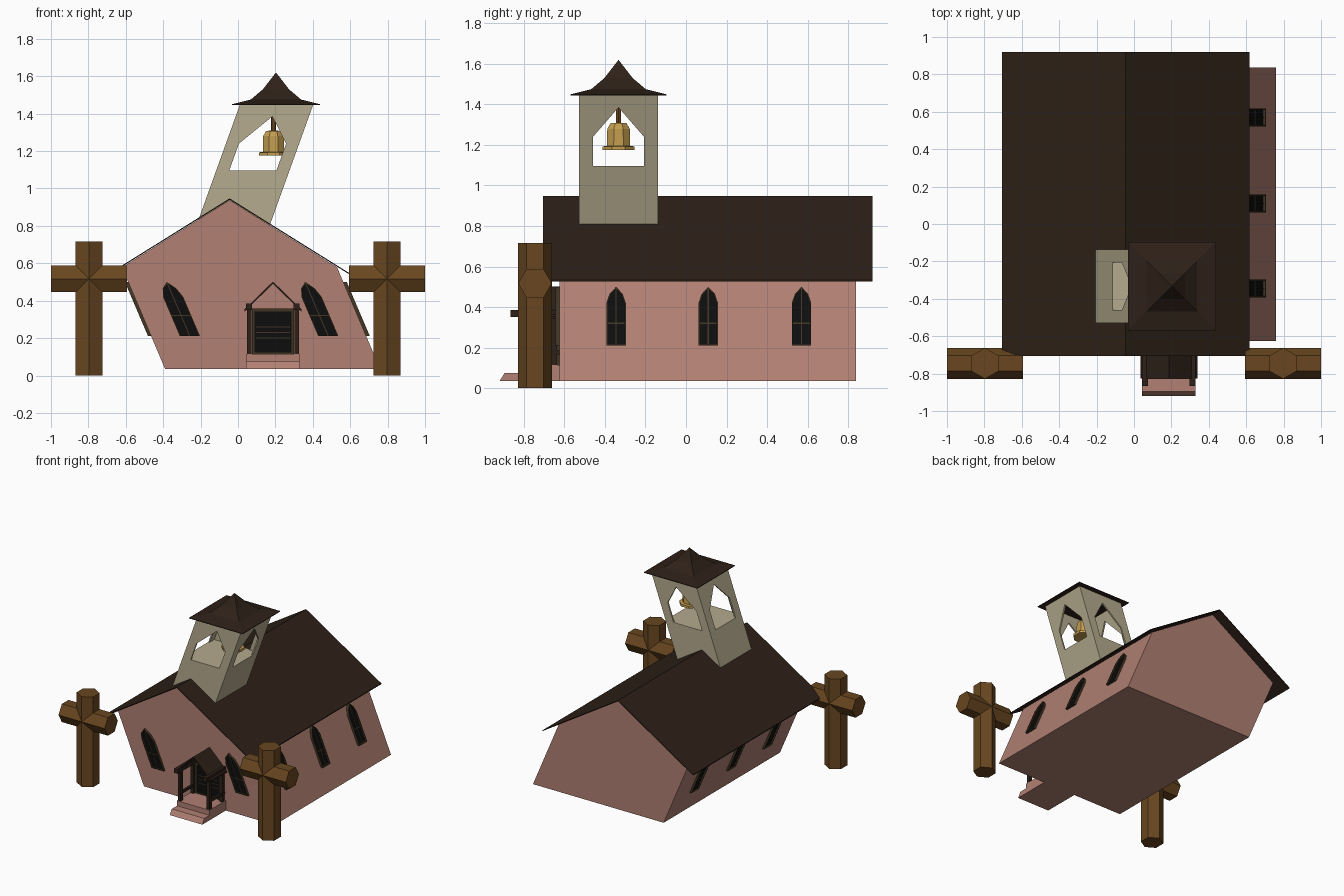
import bpy, bmesh
from math import cos, sin, pi, sqrt

if "Cube" in bpy.data.objects:
    bpy.data.objects.remove(bpy.data.objects["Cube"])


def material(name, r, g, b):
    m = bpy.data.materials.new(name)
    m.diffuse_color = (r, g, b, 1)
    m.use_nodes = True
    m.node_tree.nodes["Principled BSDF"].inputs["Base Color"].default_value = m.diffuse_color
    return m


PINK = material("pink_plaster", .44, .215, .17)
ROOF = material("dark_shingle", .027, .015, .009)
TAN = material("tan_stone", .46, .405, .27)
GOLD = material("brass", .55, .34, .08)
WOOD = material("brown_wood", .14, .062, .014)
TRIM = material("dark_trim", .05, .035, .017)
BLACK = material("black_glass", .004, .004, .004)


def build(name, verts, faces, mat):
    me = bpy.data.meshes.new(name)
    me.from_pydata(verts, [], faces)
    bm = bmesh.new()
    bm.from_mesh(me)
    bmesh.ops.remove_doubles(bm, verts=bm.verts, dist=1e-5)
    bmesh.ops.recalc_face_normals(bm, faces=bm.faces)
    bm.to_mesh(me)
    bm.free()
    me.materials.append(mat)
    ob = bpy.data.objects.new(name, me)
    bpy.context.collection.objects.link(ob)
    return ob


def straight(u, z, d):
    return (u, d, z)


def slab(name, pts, d0, d1, mat, place=straight):
    """Flat outline given thickness d0..d1 and laid on a surface."""
    n = len(pts)
    v = [place(u, z, d) for d in (d0, d1) for u, z in pts]
    f = [tuple(range(n)), tuple(range(n, 2 * n))]
    f += [(i, (i + 1) % n, n + (i + 1) % n, n + i) for i in range(n)]
    return build(name, v, f, mat)


def ring(name, outer, inner, d0, d1, mat, place=straight):
    """Thick band between two outlines with equal point counts."""
    n = len(outer)
    loops = [(outer, d0), (outer, d1), (inner, d1), (inner, d0)]
    v = [place(u, z, d) for pts, d in loops for u, z in pts]
    f = [(a * n + i, a * n + (i + 1) % n, b * n + (i + 1) % n, b * n + i)
         for a, b in ((0, 1), (1, 2), (2, 3), (3, 0)) for i in range(n)]
    return build(name, v, f, mat)


def lathe(name, prof, n, at, rot, mat, along_x=False):
    """Faceted turned shape from (radius, height) pairs."""
    v, f = [], []
    for r, h in prof:
        for k in range(n):
            a = rot + 2 * pi * k / n
            p = (h, r * sin(a), r * cos(a)) if along_x else (r * cos(a), r * sin(a), h)
            v.append([p[i] + at[i] for i in range(3)])
    for j in range(len(prof) - 1):
        f += [(j * n + k, j * n + (k + 1) % n, (j + 1) * n + (k + 1) % n, (j + 1) * n + k)
              for k in range(n)]
    for j in (0, len(prof) - 1):
        if prof[j][0] > 0:
            f.append(tuple(range(j * n, j * n + n)))
    return build(name, v, f, mat)


def rect(x0, x1, z0, z1):
    return [(x0, z0), (x1, z0), (x1, z1), (x0, z1)]


def gable(x, half, z0, z1, t):
    """Thin upside-down V profile."""
    return [(x - half, z0), (x, z1), (x + half, z0),
            (x + half, z0 - t), (x, z1 - t), (x - half, z0 - t)]


# Leaning church body and roof
LEAN = 0.427
FRONT, BACK = -0.625, 0.838
slab("church_body", [(-.39, .035), (.76, .035), (.53, .578), (-.045, .938), (-.62, .578)],
     FRONT, BACK, PINK)
slab("main_roof", gable(-.045, .662, .534, .947, .007), -.705, .92, ROOF)


# Pointed windows on the front and both side walls
def window(name, w, place):
    def arch(k):
        return [(-w + k, .21 + k), (w - k, .21 + k), (w - k, .42), (.68 * w - k, .465), (0, .50 - 1.5 * k),
                (-.68 * w + k, .465), (-w + k, .42)]
    slab(name + "_pane", arch(.004), -.003, .006, BLACK, place)
    ring(name + "_frame", arch(0), arch(.007), -.003, .018, TRIM, place)
    slab(name + "_upright", rect(-.003, .003, .215, .49), 0, .010, TRIM, place)
    slab(name + "_crossbar", rect(-w, w, .317, .323), 0, .010, TRIM, place)


for s, side in ((-1, "left"), (1, "right")):
    def front_wall(u, z, d, s=s):
        return (.113 + .37 * s + u - LEAN * (z - .21), FRONT - d, z)
    window("front_window_" + side, .054, front_wall)
    for i, y in enumerate((-.345, .11, .57)):
        def side_wall(u, z, d, s=s, y=y):
            return (-.045 + .575 * s + LEAN * (.578 - z) + s * d, y + u, z)
        window(f"{side}_window_{i + 1}", .048, side_wall)

# Porch: steps, posts, rails, little roof and door
PX = .187
slab("porch_floor", rect(PX - .143, PX + .143, .035, .115), -.83, FRONT, PINK)
v = [(-.92, .035), (-.895, .075), (-.83, .075), (-.83, .035)]
slab("porch_step", v, PX - .143, PX + .143, PINK, lambda u, z, d: (d, u, z))
slab("porch_roof", gable(PX, .153, .353, .502, .012), -.825, FRONT, ROOF)
for s, side in ((-1, "left"), (1, "right")):
    x = PX + s * .127
    for y, part in ((-.81, "front"), (-.65, "rear")):
        slab(f"porch_{part}_post_{side}", rect(x - .013, x + .013, .11, .375), y - .014, y + .014, ROOF)
    slab("porch_beam_" + side, rect(x - .016, x + .016, .35, .385), -.865, FRONT, ROOF)
    slab("porch_rail_" + side, rect(x - .008, x + .008, .165, .185), -.81, FRONT, ROOF)
slab("door", rect(PX - .10, PX + .10, .12, .345), FRONT - .012, FRONT, BLACK)
ring("door_frame", rect(PX - .112, PX + .112, .113, .357), rect(PX - .098, PX + .098, .122, .343),
     FRONT - .02, FRONT, TRIM)
for z in (.20, .23, .26):
    slab("door_bar", rect(PX - .09, PX + .09, z - .003, z + .003), FRONT - .016, FRONT, TRIM)

# Leaning bell tower with an arched opening in each wall
TY, TH = -.333, .196


def tower_x(z):
    return -.02 + .36 * (z - .82)


outline = [(-TH, .75), (TH, .75), (TH, 1.45), (0, 1.45), (-TH, 1.45)]
hole = [(-.126, 1.097), (.126, 1.097), (.126, 1.24), (0, 1.385), (-.126, 1.24)]
for s, a, b in ((-1, "front", "left"), (1, "back", "right")):
    ring(f"tower_{a}_wall", outline, hole, 0, .012, TAN,
         lambda u, z, d, s=s: (tower_x(z) + u, TY + s * (TH - d), z))
    ring(f"tower_{b}_wall", outline, hole, 0, .012, TAN,
         lambda u, z, d, s=s: (tower_x(z) + s * (TH - d), TY + u, z))
fx = tower_x(1.09)
slab("belfry_floor", rect(fx - .19, fx + .19, 1.085, 1.097), TY - .19, TY + .19, TAN)

# Flared four-sided tower roof
lathe("tower_roof", [(r * sqrt(2), z) for r, z in
      ((.236, 1.445), (.236, 1.45), (.135, 1.475), (.07, 1.53), (0, 1.62))],
      4, (.203, TY, 0), pi / 4, ROOF)

# Bell and hanger
lathe("bell", [(.085, 1.175), (.085, 1.193), (.062, 1.195), (.06, 1.28), (.042, 1.308), (0, 1.31)],
      8, (.19, TY, 0), pi / 8, GOLD)
lathe("bell_hanger", [(.014, 1.30), (.014, 1.45)], 6, (.19, TY, 0), 0, WOOD)

# Hexagonal wooden crosses at both front corners
for s, side in ((-1, "left"), (1, "right")):
    at = (s * .797, -.745, 0)
    lathe(f"{side}_cross_post", [(.083, 0), (.083, .717)], 6, at, pi / 2, WOOD)
    lathe(f"{side}_cross_arm", [(.083, -.203), (.083, .203)], 6,
          (at[0], at[1], .517), pi / 2, WOOD, along_x=True)
